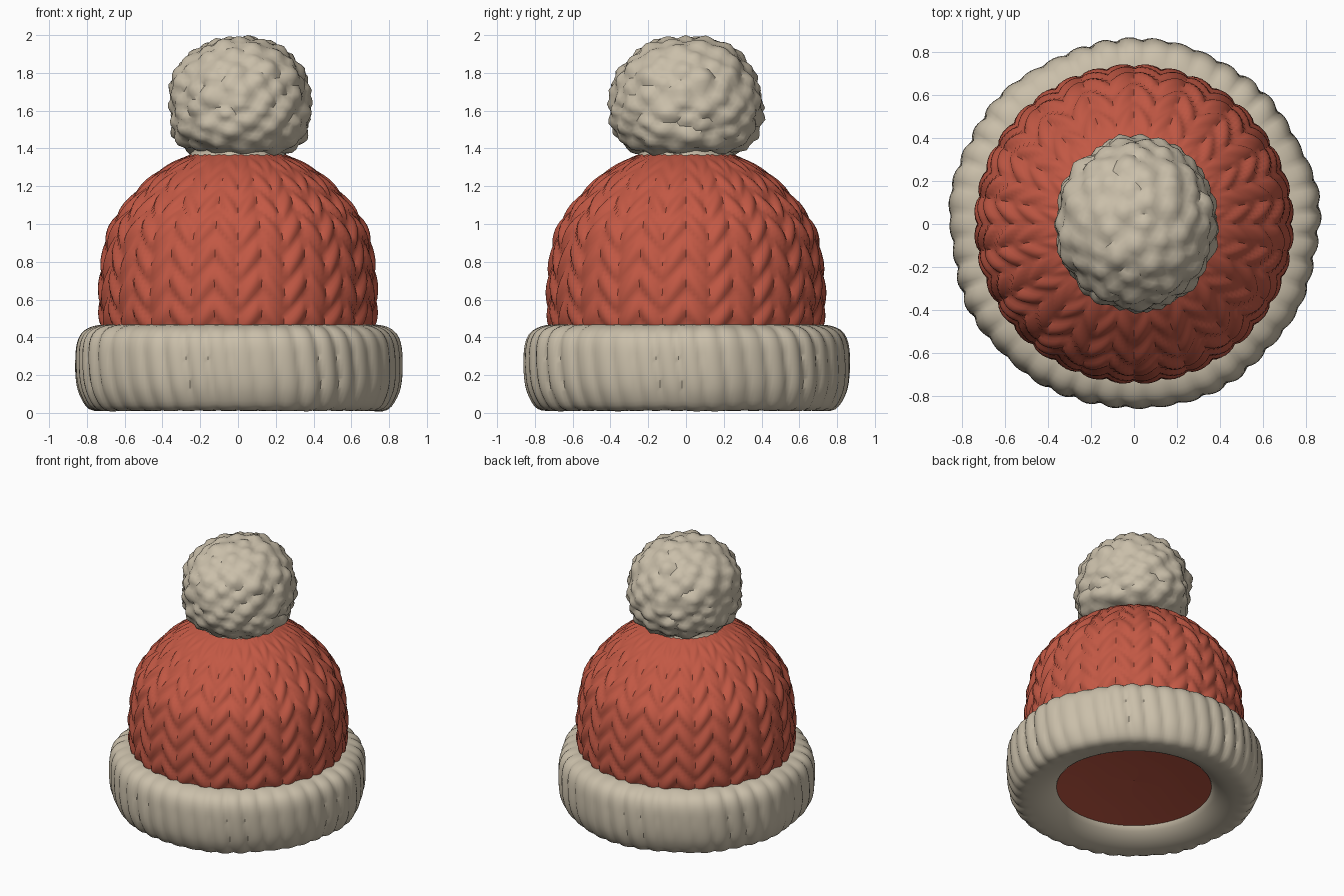
import bpy, bmesh, math, random
from mathutils import Vector, kdtree

if "Cube" in bpy.data.objects:
    bpy.data.objects.remove(bpy.data.objects["Cube"])

random.seed(4)
TAU = 2 * math.pi


def material(name, rgb):
    m = bpy.data.materials.new(name)
    m.diffuse_color = (*rgb, 1)
    m.use_nodes = True
    m.node_tree.nodes["Principled BSDF"].inputs["Base Color"].default_value = m.diffuse_color
    return m


RED = material("brick red wool", (0.54, 0.098, 0.058))
CREAM = material("cream wool", (0.59, 0.52, 0.40))


def finish(bm, name, mat, angle=40):
    bmesh.ops.remove_doubles(bm, verts=bm.verts, dist=1e-5)
    bmesh.ops.recalc_face_normals(bm, faces=bm.faces)
    me = bpy.data.meshes.new(name)
    bm.to_mesh(me)
    bm.free()
    me.materials.append(mat)
    ob = bpy.data.objects.new(name, me)
    bpy.context.collection.objects.link(ob)
    bpy.ops.object.select_all(action='DESELECT')
    ob.select_set(True)
    bpy.context.view_layer.objects.active = ob
    bpy.ops.object.shade_smooth_by_angle(angle=math.radians(angle))
    return ob


def spline(pts, n):
    """Catmull-Rom curve through the profile points, evenly spaced."""
    p = [Vector(q) for q in pts]
    p = [2 * p[0] - p[1]] + p + [2 * p[-1] - p[-2]]
    fine = []
    for i in range(1, len(p) - 2):
        a, b, c, d = p[i - 1:i + 3]
        for k in range(20):
            t = k / 20
            fine.append(0.5 * (2 * b + (c - a) * t + (2 * a - 5 * b + 4 * c - d) * t * t
                               + (3 * b - a - 3 * c + d) * t ** 3))
    fine.append(p[-2])
    dist = [0]
    for a, b in zip(fine, fine[1:]):
        dist.append(dist[-1] + (b - a).length)
    out, j = [], 0
    for i in range(n + 1):
        s = dist[-1] * i / n
        while j < len(fine) - 2 and dist[j + 1] < s:
            j += 1
        f = (s - dist[j]) / (dist[j + 1] - dist[j])
        out.append((fine[j].lerp(fine[j + 1], f), s))
    return out


def lathe(name, mat, pts, rows, segs, bump=None, angle=40):
    """Spin a profile around z; bump(theta, s, r, z) pushes it outwards along the profile normal."""
    prof = spline(pts, rows)
    bm = bmesh.new()
    rings = []
    for i, (p, s) in enumerate(prof):
        a, b = prof[max(i - 1, 0)][0], prof[min(i + 1, rows)][0]
        t = (b - a).normalized()
        n = Vector((t.y, -t.x))
        ring = []
        for k in range(segs):
            th = TAU * k / segs
            q = p + n * (bump(th, s, p.x, p.y) if bump else 0)
            ring.append(bm.verts.new((q.x * math.cos(th), q.x * math.sin(th), q.y)))
        rings.append(ring)
    for r0, r1 in zip(rings, rings[1:]):
        for k in range(segs):
            m = (k + 1) % segs
            bm.faces.new((r0[k], r0[m], r1[m], r1[k]))
    return finish(bm, name, mat, angle)


# Knitted crown: columns of V stitches with a groove between the columns
COLUMNS, STITCH = 18, 0.16


def knit(th, s, r, z):
    u = (th + math.pi / 2) / TAU * COLUMNS + 0.5
    v = abs(u % 1 - 0.5) * 2                      # 0 in the column middle, 1 at its edge
    ph = ((s - 0.15 * v) / STITCH) % 1
    leg = math.sin(math.pi * ph ** 0.8)           # each leg swells, then tucks under the next
    belly = math.sin(math.pi * v) ** 0.7 if 0 < v < 1 else 0
    fade = min(1, max(0, (1.44 - z) / 0.35))
    return fade * (0.014 * leg + 0.016 * belly * (0.4 + 0.6 * leg) - 0.020)


lathe("knitted_crown", RED,
      [(0.68, 0.36), (0.727, 0.48), (0.736, 0.62), (0.722, 0.80), (0.672, 1.00),
       (0.515, 1.20), (0.39, 1.30), (0.25, 1.368), (0.12, 1.395), (0.002, 1.405)],
      64, COLUMNS * 12, knit, 50)


# Folded brim: slanted ribs that soften towards the top and the underside
def rib(th, s, r, z):
    w = abs(math.sin(22 * (th + 0.16 * z)))
    fade = min(1, max(0.0, (r - 0.72) / 0.12))
    deep = 0.75 + 0.25 * math.sin(7 * th + 2)
    wave = 0.004 * math.sin(5 * th + 1) + 0.003 * math.sin(11 * th)
    return fade * (0.024 * deep * (w ** 0.8 - 0.65) + wave) + 0.004 * fade * math.sin(9 * th)


lathe("ribbed_brim", CREAM,
      [(0.51, 0.14), (0.53, 0.09), (0.60, 0.040), (0.69, 0.014), (0.785, 0.021), (0.837, 0.10),
       (0.857, 0.20), (0.855, 0.34), (0.83, 0.415), (0.78, 0.452), (0.71, 0.468), (0.67, 0.45)],
      36, 44 * 6, rib, 50)

# Lining seen through the opening
lathe("inner_lining", RED, [(0.002, 0.15), (0.30, 0.135), (0.56, 0.10)], 6, 64)

# Short neck under the pompom
lathe("pompom_neck", CREAM, [(0.27, 1.345), (0.25, 1.38), (0.26, 1.43)], 4, 32)

# Pompom: a rounded ball covered in yarn tufts, squarer below
TUFTS = 140
tree = kdtree.KDTree(TUFTS)
height = []
for i in range(TUFTS):
    z = 1 - 2 * (i + 0.5) / TUFTS
    a = i * 2.39996 + random.uniform(-0.12, 0.12)
    h = math.sqrt(1 - z * z)
    tree.insert((h * math.cos(a), h * math.sin(a), z), i)
    height.append(random.uniform(-0.025, 0.02))
tree.balance()

bm = bmesh.new()
bmesh.ops.create_icosphere(bm, subdivisions=5, radius=1)
for v in bm.verts:
    d = v.co.normalized()
    _, i, dist = tree.find(d)
    k = 1.03 + height[i] - 0.42 * min(dist, 0.18)
    p = 3.2 if d.z < 0 else 2.15
    k /= (math.hypot(d.x, d.y) ** p + abs(d.z) ** p) ** (1 / p)
    v.co = Vector((d.x * 0.382 * k, d.y * 0.408 * k, d.z * (0.34 if d.z > 0 else 0.285) * k))
top = max(v.co.z for v in bm.verts)
for v in bm.verts:
    if v.co.z > 0:
        v.co.z *= 0.365 / top
    v.co += Vector((0.008, 0, 1.635))
finish(bm, "pompom", CREAM, 40)
